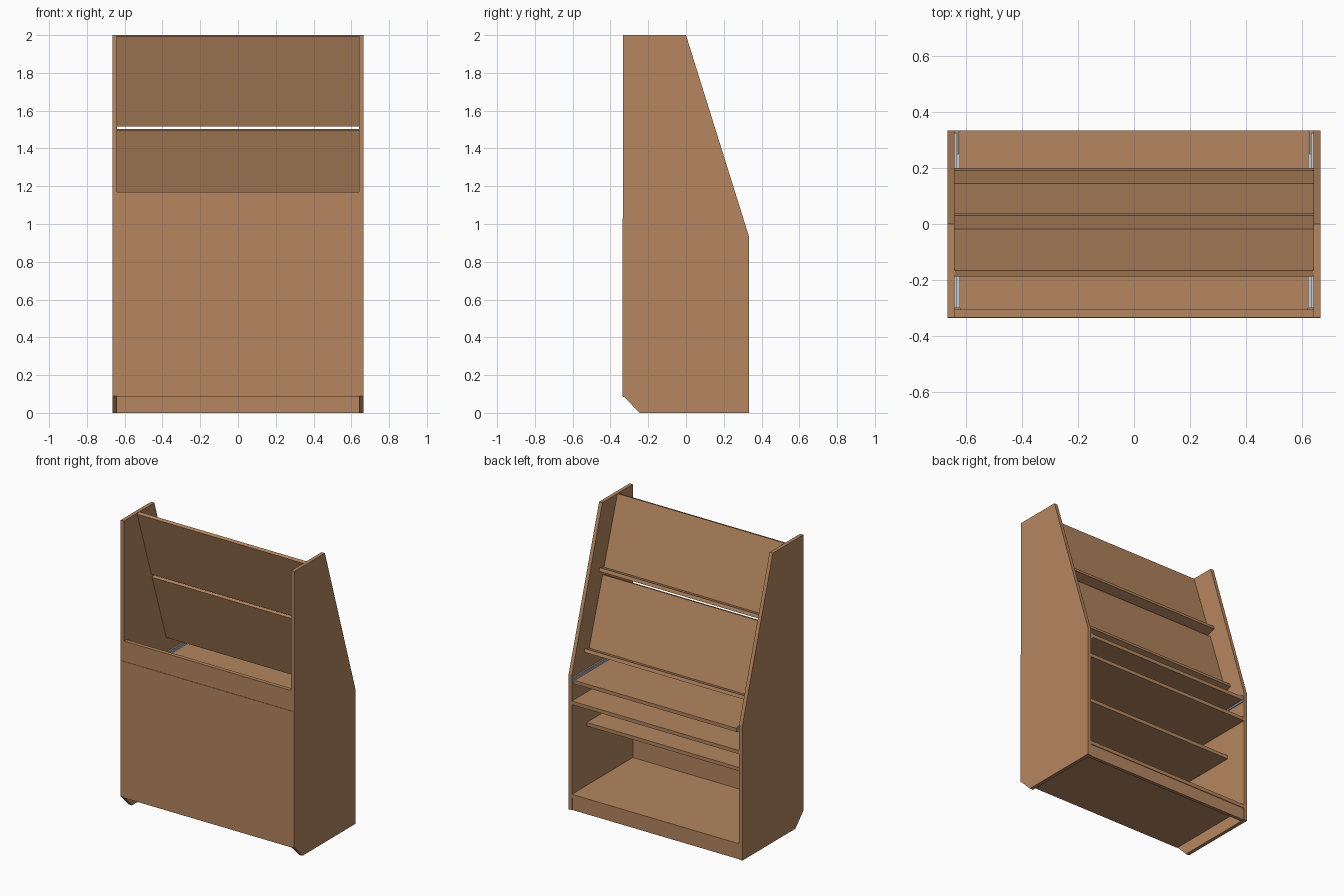
import bpy, math

if "Cube" in bpy.data.objects:
    bpy.data.objects.remove(bpy.data.objects["Cube"])


def material(name, rgb):
    m = bpy.data.materials.new(name)
    m.diffuse_color = (*rgb, 1)
    m.use_nodes = True
    m.node_tree.nodes["Principled BSDF"].inputs["Base Color"].default_value = m.diffuse_color
    return m


WOOD = material("warm_wood", (0.46, 0.24, 0.115))
METAL = material("light_metal", (0.60, 0.61, 0.63))


def extrude_x(name, profile, x0, x1, mat):
    """Solid made by sweeping a (y, z) profile from x0 to x1."""
    n = len(profile)
    verts = [(x, y, z) for x in (x0, x1) for y, z in profile]
    faces = [tuple(range(n))[::-1], tuple(range(n, 2 * n))]
    faces += [(i, (i + 1) % n, n + (i + 1) % n, n + i) for i in range(n)]
    me = bpy.data.meshes.new(name)
    me.from_pydata(verts, [], faces)
    me.materials.append(mat)
    ob = bpy.data.objects.new(name, me)
    bpy.context.collection.objects.link(ob)
    # consistent outward normals
    import bmesh
    bm = bmesh.new()
    bm.from_mesh(me)
    bmesh.ops.recalc_face_normals(bm, faces=bm.faces)
    bm.to_mesh(me)
    bm.free()
    return ob


def box(name, x0, x1, y0, y1, z0, z1, mat=WOOD):
    return extrude_x(name, [(y0, z0), (y1, z0), (y1, z1), (y0, z1)], x0, x1, mat)


W, IN, D = 0.665, 0.64, 0.333

# side panels with chamfered foot and sloped upper edge
side = [(-0.245, 0), (D, 0), (D, 0.935), (0, 2), (-D, 2), (-D, 0.09)]
extrude_x("side_panel_left", side, -W, -IN, WOOD)
extrude_x("side_panel_right", side, IN, W, WOOD)

# thin cover sheet and the thick rail above it
box("cover_sheet", -W, W, -D - 0.003, -D, 0.09, 1.03)
box("upper_rail", -IN, IN, -D, -0.305, 1.03, 1.17)

# fixed shelves and kick board
box("bottom_shelf", -IN, IN, -D, D, 0.085, 0.11)
box("kick_board", -IN, IN, 0.305, 0.328, 0, 0.085)
box("middle_shelf", -IN, IN, -D, 0.17, 0.52, 0.545)
box("upper_shelf", -IN, IN, -D, D, 0.73, 0.755)

# sliding tray on metal runners
box("sliding_tray", -0.62, 0.62, -0.305, D, 0.878, 0.903)
for s, label in ((-1, "left"), (1, "right")):
    for part, a, b, y0, y1, z0, z1 in (
            ("outer", 0.632, IN, -0.30, 0.325, 0.872, 0.918),
            ("middle", 0.626, 0.632, -0.30, 0.25, 0.880, 0.910),
            ("inner", 0.62, 0.626, -0.30, 0.33, 0.876, 0.914)):
        x0, x1 = sorted((s * a, s * b))
        box(f"runner_{part}_{label}", x0, x1, y0, y1, z0, z1, METAL)

# tilted display boards, each with a square ledge at its lower end
A = math.radians(18)


def tilted(s, n):
    """Point s down the slope and n out from the board face."""
    return (-0.165 + s * math.sin(A) + n * math.cos(A),
            2.0 - s * math.cos(A) + n * math.sin(A))


for label, s in (("upper", 0.0), ("lower", 0.524)):
    e = s + 0.5
    extrude_x(f"display_board_{label}",
              [tilted(s, 0), tilted(s, -0.024), tilted(e, -0.024), tilted(e, 0)],
              -IN, IN, WOOD)
    extrude_x(f"display_ledge_{label}",
              [tilted(e - 0.024, 0), tilted(e, 0), tilted(e, 0.05), tilted(e - 0.024, 0.05)],
              -IN, IN, WOOD)
